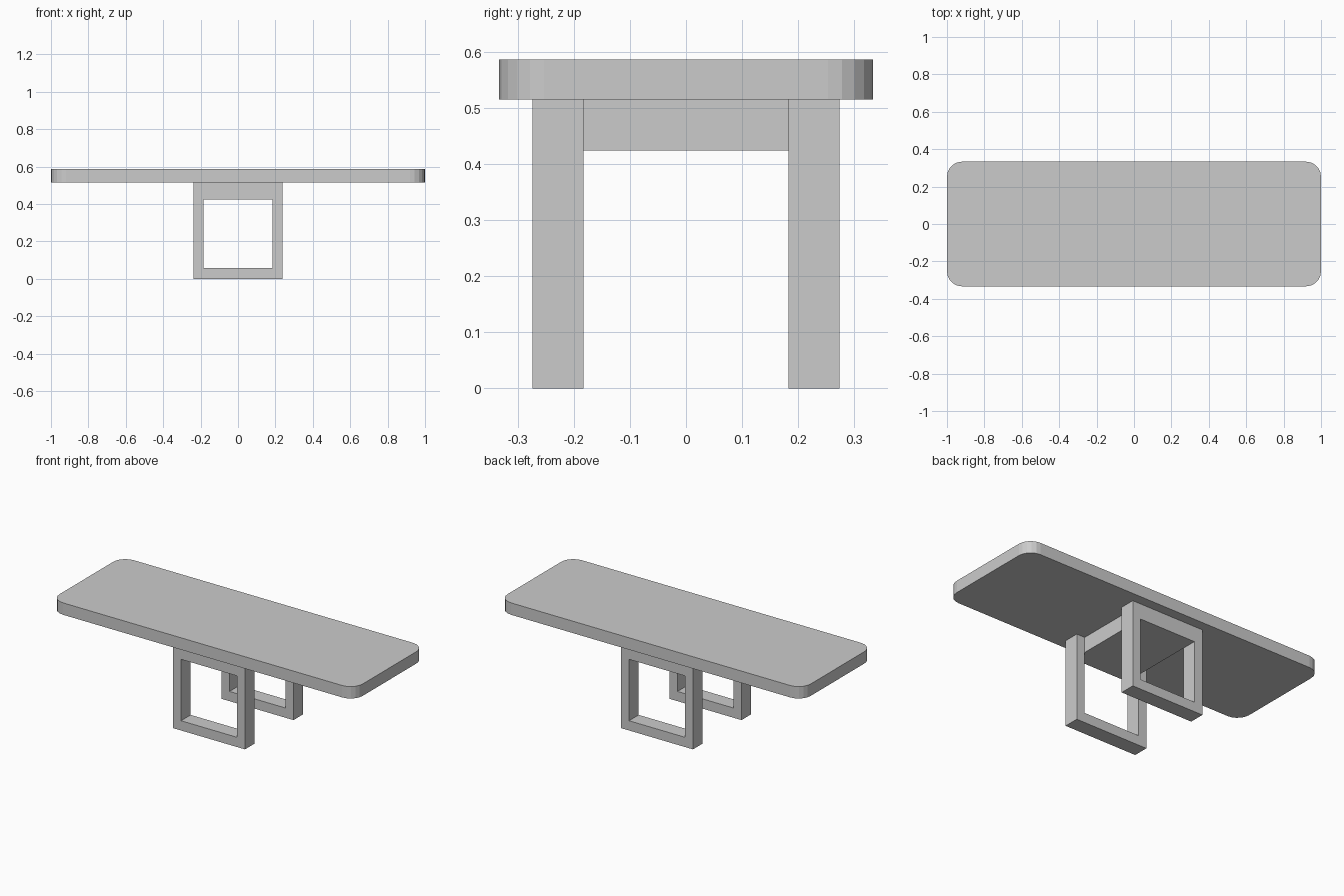
import bpy
import bmesh
from math import sin, cos, radians

if "Cube" in bpy.data.objects:
    bpy.data.objects.remove(bpy.data.objects["Cube"])


def prism(name, outline, z0, z1):
    """Extrude a flat outline (x, y) upwards from z0 to z1."""
    bm = bmesh.new()
    face = bm.faces.new([bm.verts.new((x, y, z0)) for x, y in outline])
    up = bmesh.ops.extrude_face_region(bm, geom=[face])["geom"]
    top = [v for v in up if isinstance(v, bmesh.types.BMVert)]
    bmesh.ops.translate(bm, verts=top, vec=(0, 0, z1 - z0))
    bmesh.ops.recalc_face_normals(bm, faces=bm.faces)
    mesh = bpy.data.meshes.new(name)
    bm.to_mesh(mesh)
    bm.free()
    obj = bpy.data.objects.new(name, mesh)
    bpy.context.collection.objects.link(obj)
    return obj


def frame(name, y0, y1):
    """Rectangular leg loop standing in the xz plane."""
    outer = [(-0.238, 0), (0.238, 0), (0.238, LEG_TOP), (-0.238, LEG_TOP)]
    inner = [(-OPEN, 0.058), (OPEN, 0.058), (OPEN, RAIL_Z), (-OPEN, RAIL_Z)]
    bm = bmesh.new()
    rings = [[bm.verts.new((x, y, z)) for x, z in loop]
             for loop, y in ((outer, y0), (outer, y1), (inner, y1), (inner, y0))]
    for r in range(4):
        a, b = rings[r], rings[(r + 1) % 4]
        for i in range(4):
            j = (i + 1) % 4
            bm.faces.new((a[i], a[j], b[j], b[i]))
    bmesh.ops.recalc_face_normals(bm, faces=bm.faces)
    mesh = bpy.data.meshes.new(name)
    bm.to_mesh(mesh)
    bm.free()
    bpy.context.collection.objects.link(bpy.data.objects.new(name, mesh))


LEG_TOP, RAIL_Z, OPEN = 0.515, 0.424, 0.184
HALF_X, HALF_Y, RADIUS, STEPS = 1.0, 0.333, 0.08, 5

# Table top with rounded corners
outline = []
for k, (sx, sy) in enumerate(((1, 1), (-1, 1), (-1, -1), (1, -1))):
    for i in range(STEPS + 1):
        a = radians(90 * k + 90 * i / STEPS)
        outline.append((sx * (HALF_X - RADIUS) + RADIUS * cos(a),
                        sy * (HALF_Y - RADIUS) + RADIUS * sin(a)))
prism("table_top", outline, LEG_TOP, 0.586)

# Leg loops
frame("front_leg_frame", -0.274, -0.183)
frame("back_leg_frame", 0.183, 0.274)

# Block joining the leg loops under the top
prism("cross_beam", [(-OPEN, -0.183), (OPEN, -0.183), (OPEN, 0.183), (-OPEN, 0.183)],
      RAIL_Z, LEG_TOP)
